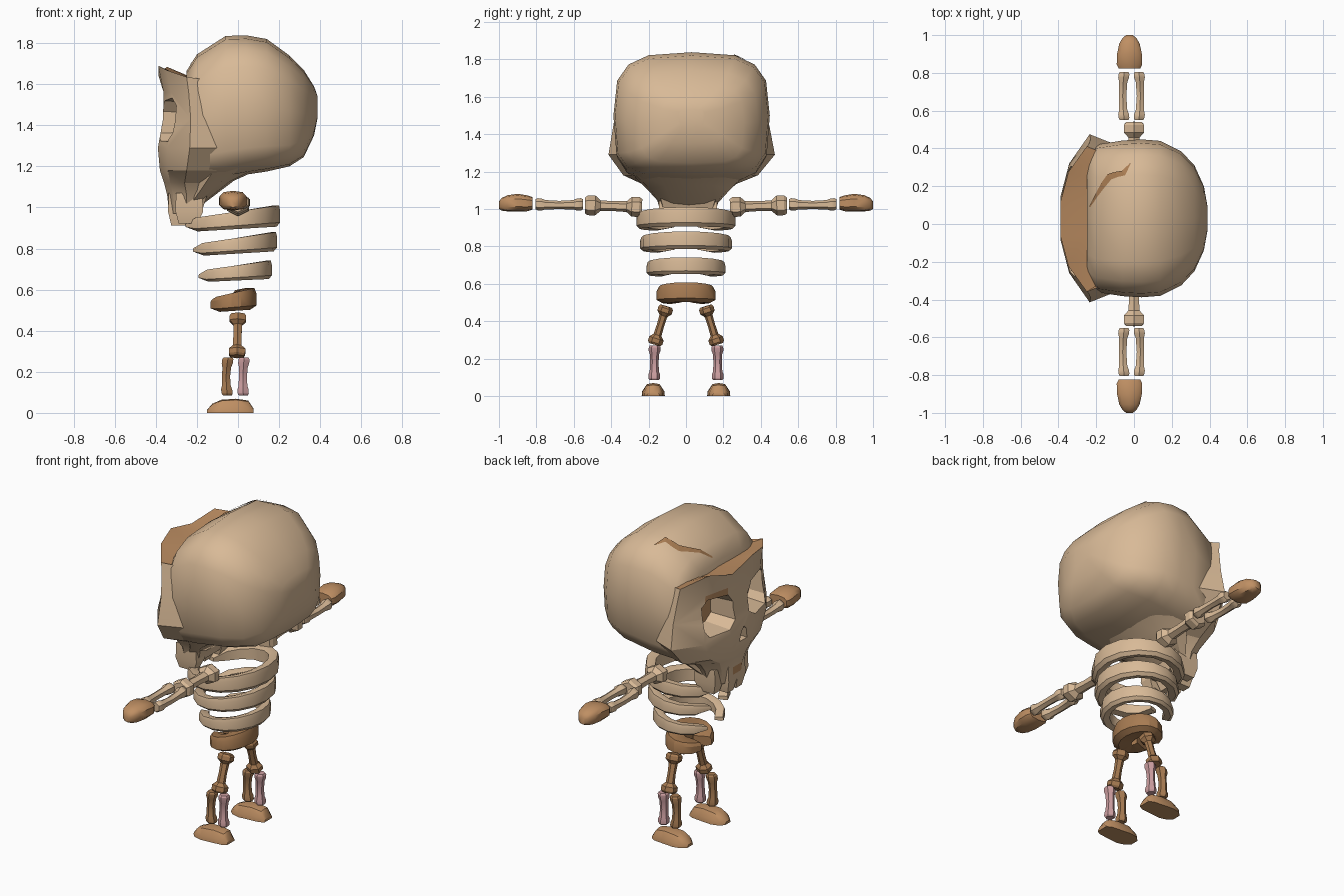
import bpy, bmesh, math
from mathutils import Vector
from mathutils.bvhtree import BVHTree

if "Cube" in bpy.data.objects:
    bpy.data.objects.remove(bpy.data.objects["Cube"])


def material(name, rgb):
    m = bpy.data.materials.new(name)
    m.diffuse_color = (*rgb, 1)
    m.use_nodes = True
    m.node_tree.nodes["Principled BSDF"].inputs["Base Color"].default_value = m.diffuse_color
    return m


BONE = material("bone", (0.69, 0.49, 0.31))
TAN = material("warm_brown", (0.52, 0.275, 0.125))
BROWN = material("leg_brown", (0.39, 0.20, 0.085))
PINK = material("pink_bone", (0.62, 0.35, 0.36))


def loft(name, rings, mats, angle=30, rule=None):
    """Skin a list of equal point rings and cap both ends."""
    bm = bmesh.new()
    rows = [[bm.verts.new(p) for p in ring] for ring in rings]
    n = len(rows[0])
    for a, b in zip(rows, rows[1:]):
        for i in range(n):
            bm.faces.new((a[i], a[(i + 1) % n], b[(i + 1) % n], b[i]))
    bm.faces.new(rows[0][::-1])
    bm.faces.new(rows[-1])
    bmesh.ops.recalc_face_normals(bm, faces=bm.faces)
    bm.normal_update()
    if rule:
        for f in bm.faces:
            f.material_index = rule(f)
    me = bpy.data.meshes.new(name)
    bm.to_mesh(me)
    bm.free()
    ob = bpy.data.objects.new(name, me)
    bpy.context.collection.objects.link(ob)
    for m in mats:
        me.materials.append(m)
    smooth(ob, angle)
    return ob


def smooth(ob, angle):
    bpy.ops.object.select_all(action='DESELECT')
    ob.select_set(True)
    bpy.context.view_layer.objects.active = ob
    bpy.ops.object.shade_smooth_by_angle(angle=math.radians(angle))


def bone(name, a, b, r, mat, bend=(0, 0, 0), shaft=0.55, knob=0.2, wide=1.0):
    """Six-sided long bone with a knob at each end."""
    a, b, bend = Vector(a), Vector(b), Vector(bend)
    d = (b - a).normalized()
    u = d.cross(Vector((1, 0, 0))).normalized()
    v = d.cross(u)
    half = [(0, 0.8), (0.05, 1), (knob - 0.04, 1), (knob + 0.05, shaft)]
    stations = half + [(0.5, shaft * 0.9)] + [(1 - t, k) for t, k in half[::-1]]
    rings = []
    for t, k in stations:
        c = a.lerp(b, t) + bend * math.sin(math.pi * t)
        rings.append([c + r * k * (u * math.cos(w) + v * wide * math.sin(w))
                      for w in (i * math.pi / 3 for i in range(6))])
    return loft(name, rings, [mat], 25)


def hoop(name, cx, z, rx, ry, h, t, slope, gap, mat, front=0.6, end=0.4):
    """Open hoop with its gap at the face side, taller at the back."""
    rings, n = [], 15
    for i in range(n):
        s = i / (n - 1)
        w = math.pi + gap + s * (2 * math.pi - 2 * gap)
        c, si = math.cos(w), math.sin(w)
        hh = h * (front + (1 - front) * (c + 1) / 2) * (end if i in (0, n - 1) else 1)
        zc = z + slope * c * rx
        section = [(-t, -hh * 0.8), (-t, hh * 0.8), (-t * 0.5, hh), (-t * 0.1, hh), (0, hh * 0.5),
                   (0, -hh * 0.6), (-t * 0.3, -hh)]
        rings.append([(cx + (rx + o) * c, (ry + o) * si, zc + q) for o, q in section])
    return loft(name, rings, [mat], 28)


# Cranium: rounded-square rings from the forehead to the back of the head
YC = 0.03
rings = []
for x, hy, top, bot in [(-0.25, 0.34, 1.665, 1.17), (-0.20, 0.39, 1.745, 1.13), (-0.06, 0.412, 1.835, 1.14),
                        (0.04, 0.418, 1.838, 1.16), (0.14, 0.41, 1.82, 1.175), (0.25, 0.355, 1.74, 1.20),
                        (0.32, 0.28, 1.67, 1.245), (0.37, 0.17, 1.59, 1.35), (0.388, 0.07, 1.54, 1.44)]:
    zc, hz, ring = (top + bot) / 2, (top - bot) / 2, []
    for i in range(16):
        c, s = math.cos(i * math.pi / 8), math.sin(i * math.pi / 8)
        p = 0.62 if s > 0 else 0.5
        ring.append((x, YC + hy * math.copysign(abs(c) ** p, c), zc + hz * math.copysign(abs(s) ** p, s)))
    rings.append(ring)
cranium = loft("cranium", rings, [BONE, TAN], 38)

# Skull base funnelling down to the jaw
base = [[(cx + rx * math.cos(i * math.pi / 5), YC / 2 + ry * math.sin(i * math.pi / 5), z + dz * math.cos(i * math.pi / 5))
         for i in range(10)]
        for cx, rx, ry, z, dz in [(-0.04, 0.22, 0.33, 1.20, 0.02), (-0.14, 0.12, 0.22, 1.10, 0.03),
                                  (-0.22, 0.055, 0.14, 1.01, 0.01)]]
loft("skull_base", base, [BONE], 32)


# Face mask: curved in plan, wide at the cheeks, jagged brown rim at the brow
def face_ring(z, hy, xf, xs, xb, zs=None):
    pts = [(xs, -1), (xf + (xs - xf) * 0.3, -0.65), (xf, -0.25), (xf, 0.25),
           (xf + (xs - xf) * 0.3, 0.65), (xs, 1), (xb, 0.87), (xb, -0.87)]
    return [(x, YC * hy / 0.44 + k * hy, zs[i] if zs else z) for i, (x, k) in enumerate(pts)]


face_rows = [face_ring(0.97, 0.14, -0.335, -0.25, -0.18), face_ring(1.06, 0.17, -0.345, -0.25, -0.15),
             face_ring(1.12, 0.22, -0.36, -0.26, -0.12), face_ring(1.18, 0.36, -0.38, -0.25, -0.10),
             face_ring(1.29, 0.445, -0.39, -0.235, -0.09), face_ring(1.43, 0.42, -0.365, -0.23, -0.09),
             face_ring(1.56, 0.395, -0.362, -0.24, -0.12),
             face_ring(0, 0.385, -0.388, -0.25, -0.13, [1.635, 1.668, 1.69, 1.645, 1.685, 1.63, 1.61, 1.62]),
             face_ring(0, 0.33, -0.26, -0.17, -0.13, [1.60, 1.62, 1.63, 1.62, 1.63, 1.61, 1.60, 1.59])]
face = loft("face_mask", face_rows, [BONE, TAN], 25,
            lambda f: int(f.normal.z > 0.3 and f.calc_center_median().z > 1.58))


# Eye sockets and nose hole, with brown floors
def cut(points, y, z, x_floor):
    rows = [[(x, y + a * k, z + b * k) for a, b in points] for x, k in ((-0.5, 1.15), (x_floor, 0.95))]
    cutter = loft("socket_cutter", rows, [BONE], 10)
    cutter.hide_render = True
    for target in (face, cranium):
        mod = target.modifiers.new("socket", 'BOOLEAN')
        mod.operation, mod.solver, mod.object = 'DIFFERENCE', 'EXACT', cutter
        bpy.context.view_layer.objects.active = target
        bpy.ops.object.modifier_apply(modifier=mod.name)
        for p in target.data.polygons:
            if abs(p.center.x - x_floor) < 0.002 and p.normal.x < -0.95:
                p.material_index = 1
    bpy.data.objects.remove(cutter)


for side in (-1, 1):
    eye = [(-0.105, -0.06), (-0.05, -0.095), (0.085, -0.10), (0.112, -0.06),
           (0.115, 0.07), (0.08, 0.105), (-0.06, 0.09), (-0.10, 0.04)]
    cut([(a * side, b) for a, b in eye], side * 0.175 + 0.015, 1.425, -0.225)
cut([(-0.035, -0.03), (0.035, -0.03), (0.02, 0.03), (0, 0.05), (-0.02, 0.03)], 0.015, 1.25, -0.34)
smooth(face, 25)
smooth(cranium, 38)

# Upper teeth: tapered blocks around the jaw
for i in range(4):
    k = i - 1.5
    y, x = 0.01 + k * 0.078, -0.295 + 0.018 * k * k
    rows = [[(x + a * w, y + b * w, z) for a, b in ((-0.05, -0.039), (-0.05, 0.039), (0.085, 0.039), (0.085, -0.039))]
            for z, w in ((1.07, 0.95), (0.98, 1), (0.905 + 0.012 * abs(k), 0.68))]
    loft("tooth", rows, [BONE], 20)

# Crack on the crown: thin strip laid on the cranium
bm = bmesh.new()
bm.from_mesh(cranium.data)
tree = BVHTree.FromBMesh(bm)
bm.free()


def on_top(x, y):
    hit = tree.ray_cast(Vector((x, y, 3)), Vector((0, 0, -1)))[0]
    return hit + Vector((0, 0, 0.008))


crack = bmesh.new()
path = [(-0.235, 0.09, 0.003), (-0.20, 0.15, 0.007), (-0.165, 0.205, 0.012), (-0.13, 0.25, 0.014),
        (-0.095, 0.262, 0.013), (-0.055, 0.27, 0.012), (-0.02, 0.32, 0.002)]
pairs = [[crack.verts.new(on_top(x + s * w * 0.7, y - s * w)) for s in (-1, 1)] for x, y, w in path]
for p, q in zip(pairs, pairs[1:]):
    crack.faces.new((p[0], p[1], q[1], q[0]))
me = bpy.data.meshes.new("crown_crack")
crack.to_mesh(me)
crack.free()
me.materials.append(BROWN)
bpy.context.collection.objects.link(bpy.data.objects.new("crown_crack", me))

# Ribs and pelvis
hoop("upper_rib", -0.03, 0.935, 0.235, 0.265, 0.052, 0.055, 0.10, 0.3, BONE)
hoop("middle_rib", -0.02, 0.812, 0.21, 0.245, 0.047, 0.055, 0.10, 0.32, BONE)
hoop("lower_rib", -0.02, 0.68, 0.185, 0.21, 0.045, 0.05, 0.09, 0.36, BONE)
hoop("pelvis", -0.025, 0.54, 0.115, 0.157, 0.053, 0.105, 0.13, 0.3, BROWN, 0.65, 0.8)

# Limbs, mirrored across the body
for s in (-1, 1):
    bone("upper_arm", (0, s * 0.235, 1.01), (0, s * 0.54, 1.02), 0.053, BONE, shaft=0.55, knob=0.22, wide=1.15)
    bone("leg_thigh", (0, s * 0.105, 0.48), (-0.005, s * 0.168, 0.275), 0.04, BROWN, shaft=0.55, wide=1.15)
    for x in (-0.052, 0.026):
        bone("forearm", (x, s * 0.55, 1.025), (x, s * 0.805, 1.025), 0.033, BONE,
             (-0.008 if x < 0 else 0.008, 0, -0.004), 0.75, 0.16)
        bone("shin", (x + 0.004, s * 0.168, 0.27), (x, s * 0.17, 0.085), 0.031, BROWN if x < 0 else PINK,
             (-0.008 if x < 0 else -0.004, 0, 0), 0.8, 0.2)

    # Hand: rounded mitten tapering to the tip
    hand = []
    for y, rx, rz, zc in [(0.822, 0.058, 0.034, 1.03), (0.845, 0.07, 0.042, 1.03), (0.90, 0.068, 0.048, 1.033),
                          (0.955, 0.056, 0.043, 1.03), (0.985, 0.038, 0.034, 1.025), (1.0, 0.018, 0.02, 1.02)]:
        hand.append([(-0.024 + rx * math.copysign(abs(math.cos(w)) ** 0.7, math.cos(w)), s * y,
                      zc + rz * math.copysign(abs(math.sin(w)) ** 0.7, math.sin(w)))
                     for w in ((i + 0.5) * math.pi / 5 for i in range(10))])
    loft("hand", hand, [TAN], 40)

    # Foot: flat sole, domed top, longer toe
    foot = []
    for x, w, h in [(0.076, 0.035, 0.02), (0.05, 0.05, 0.06), (-0.01, 0.056, 0.069), (-0.08, 0.062, 0.064),
                    (-0.125, 0.05, 0.045), (-0.15, 0.025, 0.015)]:
        foot.append([(x, s * 0.175 + k * w, q * h) for k, q in
                     ((-1, 0), (-0.95, 0.4), (-0.6, 0.92), (0, 1), (0.6, 0.92), (0.95, 0.4), (1, 0))])
    loft("foot", foot, [TAN], 40)
